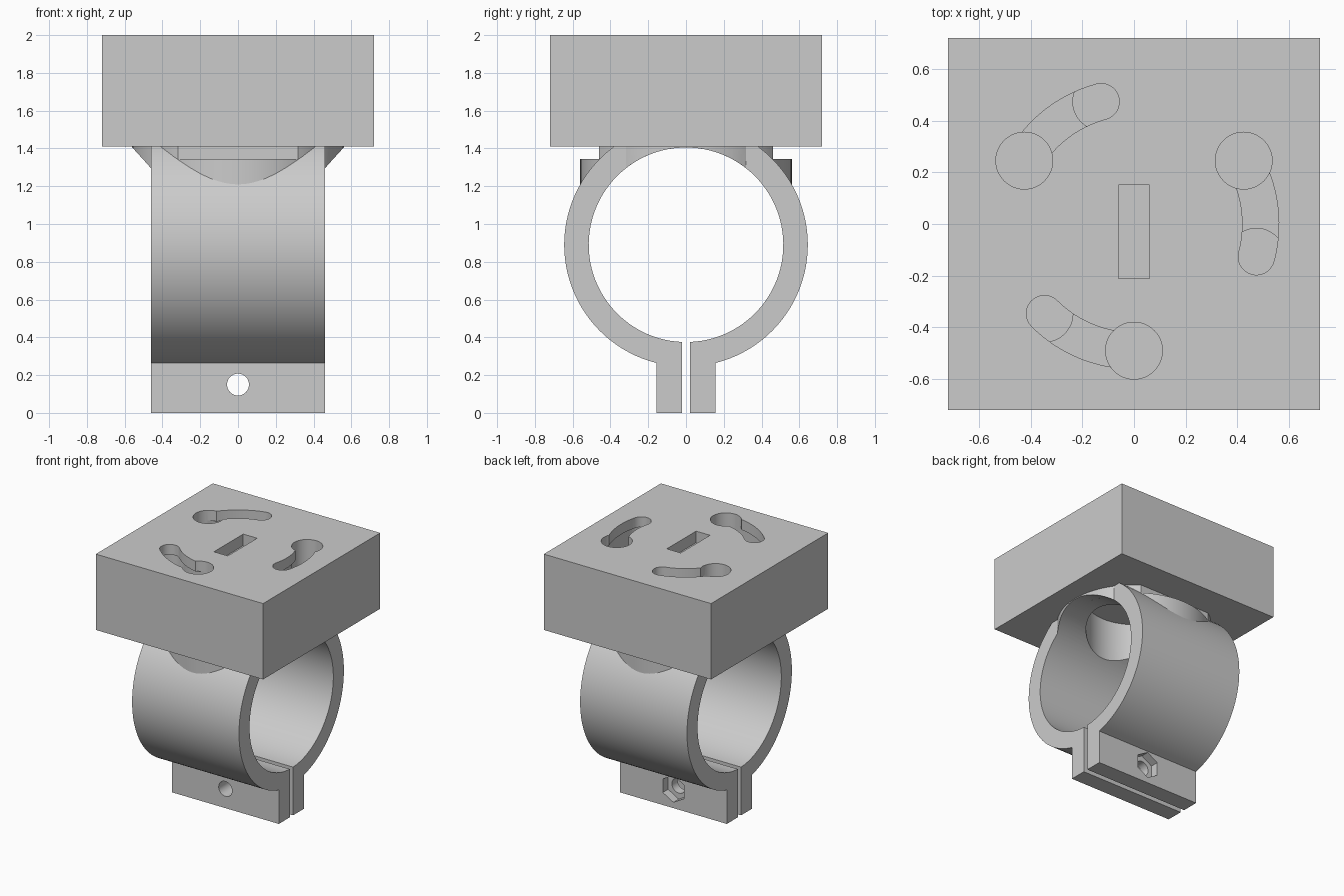
import bpy, bmesh
from math import radians, degrees, sin, cos, asin

old = bpy.data.objects.get("Cube")
if old:
    bpy.data.objects.remove(old, do_unlink=True)

grey = bpy.data.materials.new("light grey")
grey.use_nodes = True
colour = (0.6, 0.6, 0.6, 1)
grey.diffuse_color = colour
grey.node_tree.nodes["Principled BSDF"].inputs["Base Color"].default_value = colour

AXES = {"x": lambda u, v, h: (h, u, v),
        "y": lambda u, v, h: (u, h, v),
        "z": lambda u, v, h: (u, v, h)}


def arc(cx, cy, r, start, end, steps):
    """Points on an arc, angles in degrees."""
    angles = [radians(start + (end - start) * i / steps) for i in range(steps + 1)]
    return [(cx + r * cos(a), cy + r * sin(a)) for a in angles]


def circle(cx, cy, r, sides=64, turn=0):
    return arc(cx, cy, r, turn, turn + 360, sides)[:-1]


def rect(u0, u1, v0, v1):
    return [(u0, v0), (u1, v0), (u1, v1), (u0, v1)]


def curved_slot(r, half, a0, a1):
    """Outline of a slot with round ends that follows an arc from a0 up to a1."""
    c0 = (r * cos(radians(a0)), r * sin(radians(a0)))
    c1 = (r * cos(radians(a1)), r * sin(radians(a1)))
    return (arc(0, 0, r + half, a0, a1, 20)
            + arc(*c1, half, a1, a1 + 180, 16)[1:-1]
            + arc(0, 0, r - half, a1, a0, 20)
            + arc(*c0, half, a0 + 180, a0 + 360, 16)[1:-1])


def prism(name, outline, axis, h0, h1):
    """Extrude a flat outline along an axis."""
    bm = bmesh.new()
    place = AXES[axis]
    low = [bm.verts.new(place(u, v, h0)) for u, v in outline]
    high = [bm.verts.new(place(u, v, h1)) for u, v in outline]
    bm.faces.new(low)
    bm.faces.new(high)
    for i in range(len(low)):
        j = (i + 1) % len(low)
        bm.faces.new((low[i], low[j], high[j], high[i]))
    bmesh.ops.recalc_face_normals(bm, faces=bm.faces)
    mesh = bpy.data.meshes.new(name)
    bm.to_mesh(mesh)
    bm.free()
    mesh.materials.append(grey)
    obj = bpy.data.objects.new(name, mesh)
    bpy.context.collection.objects.link(obj)
    return obj


def cut(obj, *shape):
    """Subtract a prism from an object and discard the cutter."""
    tool = prism("cutter", *shape)
    tool.hide_render = True
    mod = obj.modifiers.new("cut", "BOOLEAN")
    mod.operation = "DIFFERENCE"
    mod.solver = "EXACT"
    mod.object = tool
    graph = bpy.context.evaluated_depsgraph_get()
    mesh = bpy.data.meshes.new_from_object(obj.evaluated_get(graph))
    obj.modifiers.clear()
    obj.data = mesh
    bpy.data.objects.remove(tool, do_unlink=True)


MID, OUTER, INNER = 0.89, 0.645, 0.515    # clamp ring centre height and radii
GAP, TAB, HALF = 0.02, 0.155, 0.46        # half gap, tab outer side, half width
BASE, TOP, SIDE = 1.41, 2.0, 0.72         # mounting block
BORE = circle(0, 0, 0.35)

# Mounting block with three keyhole slots and a shallow rectangular recess
block = prism("mounting_block", rect(-SIDE, SIDE, -SIDE, SIDE), "z", BASE, TOP)
for entry in (30, 150, 270):
    end = entry - 45
    ex, ey = 0.49 * cos(radians(entry)), 0.49 * sin(radians(entry))
    px, py = 0.49 * cos(radians(end)), 0.49 * sin(radians(end))
    cut(block, circle(ex, ey, 0.11, 48), "z", 1.74, 2.1)
    cut(block, curved_slot(0.49, 0.07, end, entry), "z", 1.8, 2.1)
    cut(block, curved_slot(0.49, 0.105, end, entry), "z", 1.75, 1.92)
    cut(block, circle(px, py, 0.11, 48), "z", 1.7, 1.8)
cut(block, rect(-0.06, 0.06, -0.21, 0.15), "z", 1.91, 2.1)
cut(block, BORE, "z", 1.0, 1.6)

# Split clamp ring and its two tabs as one profile
a_out = degrees(asin(TAB / OUTER))
a_in = degrees(asin(GAP / INNER))
profile = ([(GAP, 0), (TAB, 0)]
           + arc(0, MID, OUTER, -90 + a_out, 270 - a_out, 96)
           + [(-TAB, 0), (-GAP, 0)]
           + arc(0, MID, INNER, 270 - a_in, -90 + a_in, 96))
ring = prism("clamp_ring", profile, "x", -HALF, HALF)
cut(ring, BORE, "z", 1.0, 1.6)
cut(ring, circle(0, 0.15, 0.058, 32), "y", -0.3, 0.3)
cut(ring, circle(0, 0.15, 0.105, 6, 30), "y", 0.09, 0.3)   # nut pocket

# Round collar between ring and block, notched at front and back
collar = prism("collar", circle(0, 0, 0.56, 96), "z", 1.15, BASE + 0.02)
cut(collar, circle(0, MID, INNER, 128), "x", -1, 1)
cut(collar, BORE, "z", 1.0, 1.6)
for s in (-1, 1):
    cut(collar, rect(-0.7, 0.7, *sorted((s * 0.46, s * 0.8))), "z", 1.345, 1.6)

# Smooth the round walls, keep edges sharp
bpy.ops.object.select_all(action="DESELECT")
for obj in (block, ring, collar):
    obj.select_set(True)
    bpy.context.view_layer.objects.active = obj
bpy.ops.object.shade_smooth_by_angle(angle=radians(25))
